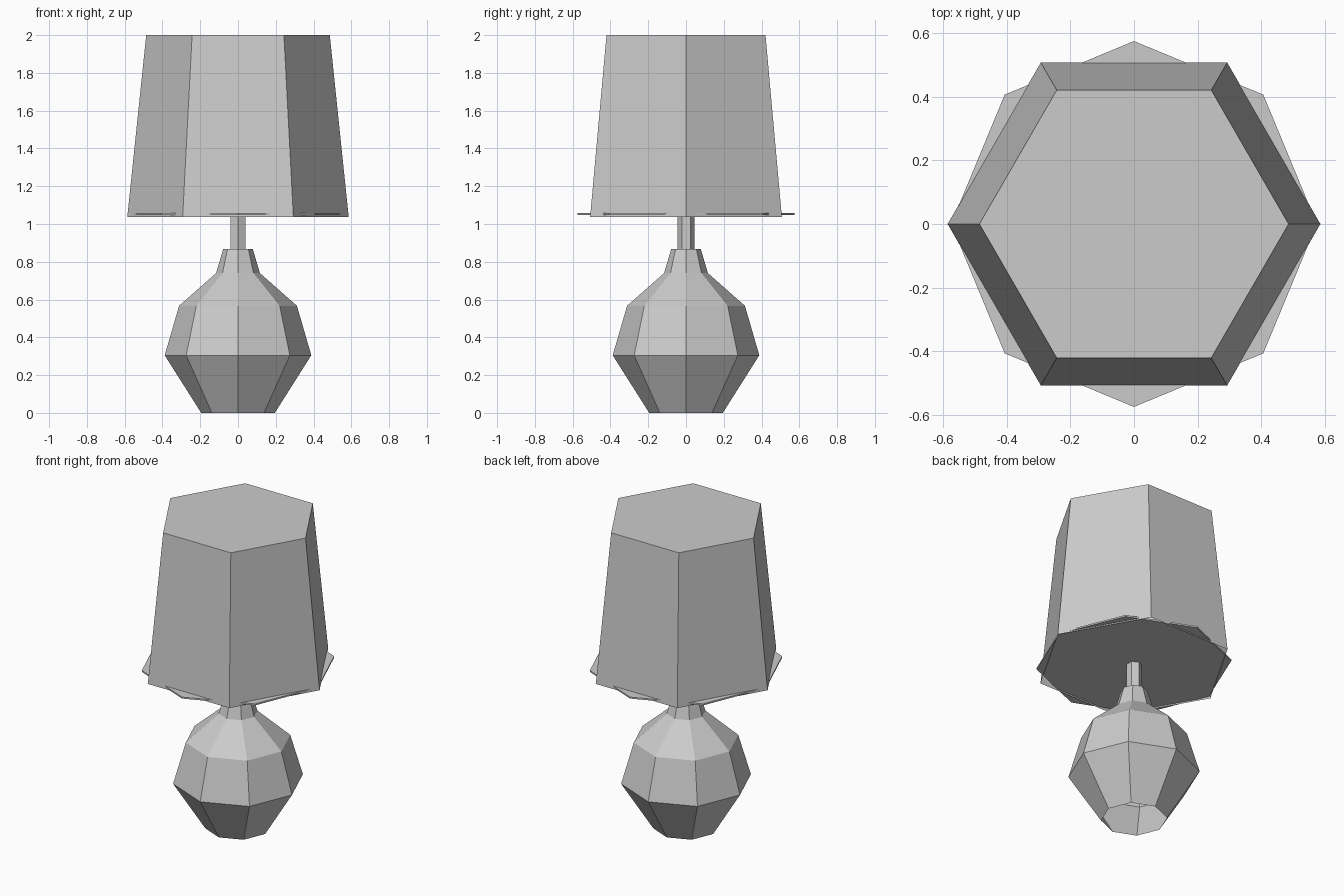
import bpy, bmesh
from math import cos, sin, tau, radians

if "Cube" in bpy.data.objects:
    bpy.data.objects.remove(bpy.data.objects["Cube"])


def lathe(name, profile, sides, turn=0.0, cap_bottom=False, cap_top=False):
    """Stack rings of (radius, z) into a flat-faced turned part."""
    bm = bmesh.new()
    rings = []
    for r, z in profile:
        rings.append([bm.verts.new((r * cos(turn + tau * i / sides),
                                    r * sin(turn + tau * i / sides), z))
                      for i in range(sides)])
    for low, high in zip(rings, rings[1:]):
        for i in range(sides):
            j = (i + 1) % sides
            bm.faces.new((low[i], low[j], high[j], high[i]))
    if cap_bottom:
        bm.faces.new(rings[0][::-1])
    if cap_top:
        bm.faces.new(rings[-1])
    mesh = bpy.data.meshes.new(name)
    bm.to_mesh(mesh)
    bm.free()
    obj = bpy.data.objects.new(name, mesh)
    bpy.context.collection.objects.link(obj)
    return obj


# Faceted body, open underneath
lathe("lamp_base",
      [(0.195, 0), (0.388, 0.305), (0.312, 0.567), (0.116, 0.74), (0.078, 0.868)],
      8, cap_top=True)

# Thin six-sided stem between body and shade
lathe("stem", [(0.045, 0.868), (0.045, 1.05)], 6, turn=radians(90))

# Thin plate closing the shade, its corners poke through the sides
lathe("shade_plate", [(0.575, 1.047), (0.575, 1.057)], 8,
      cap_bottom=True, cap_top=True)

# Tapered shade, closed on top and open below
lathe("shade", [(0.586, 1.038), (0.486, 2.0)], 6, cap_top=True)
